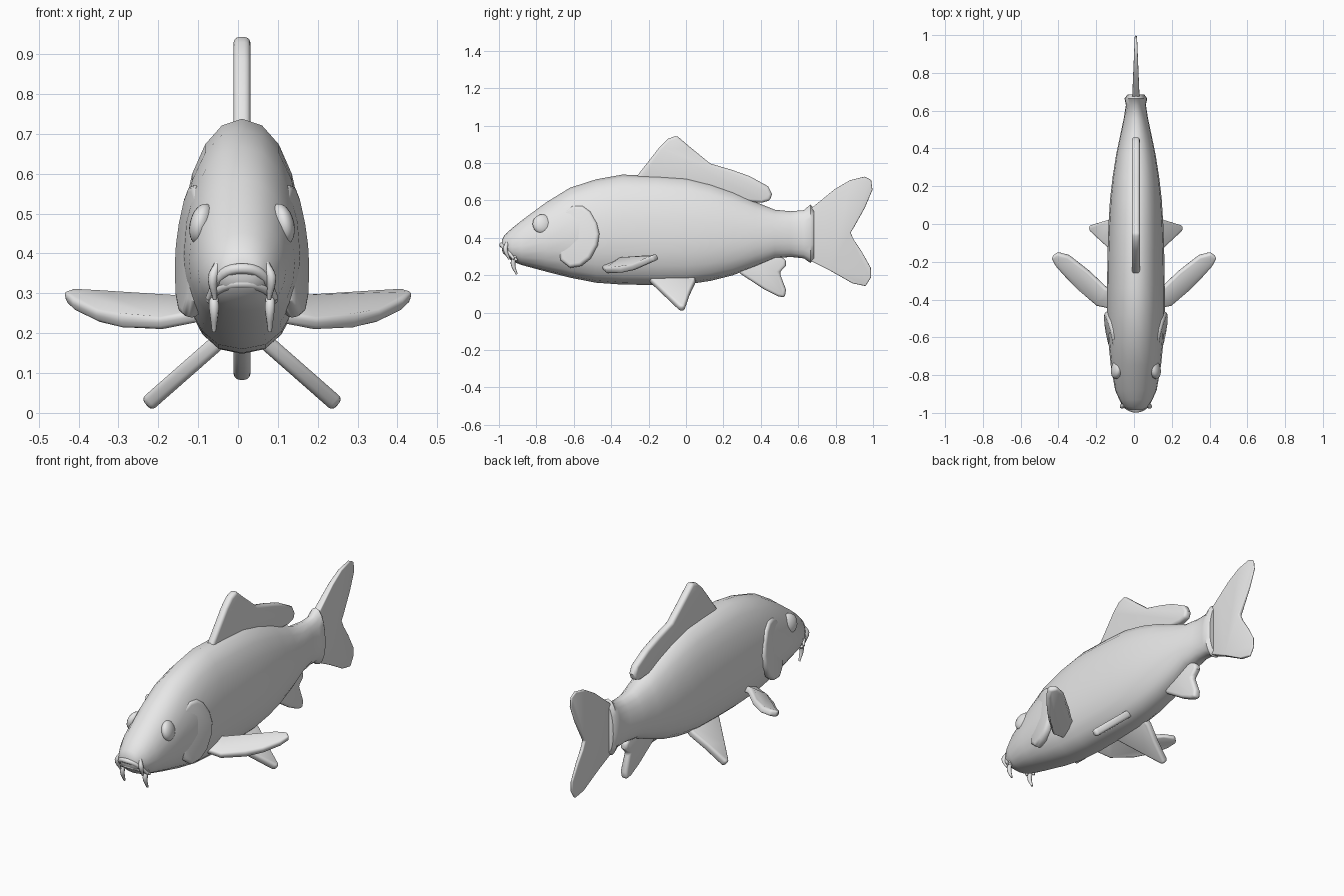
import bpy, bmesh, math
from mathutils import Vector

if "Cube" in bpy.data.objects:
    bpy.data.objects.remove(bpy.data.objects["Cube"])

CX = 0.01  # body midline

grey = bpy.data.materials.new("plain grey")
grey.diffuse_color = (0.8, 0.8, 0.8, 1)
grey.use_nodes = True
grey.node_tree.nodes["Principled BSDF"].inputs["Base Color"].default_value = grey.diffuse_color


def finish(ob, angle=40):
    """Apply modifiers, colour and smooth an object."""
    bpy.ops.object.select_all(action='DESELECT')
    ob.select_set(True)
    bpy.context.view_layer.objects.active = ob
    bpy.ops.object.convert(target='MESH')
    ob = bpy.context.view_layer.objects.active
    ob.data.materials.clear()
    ob.data.materials.append(grey)
    bpy.ops.object.shade_smooth_by_angle(angle=math.radians(angle))
    return ob


def add(name, data):
    ob = bpy.data.objects.new(name, data)
    bpy.context.collection.objects.link(ob)
    return ob


def plate(name, pts, thick, bevel, weight=None):
    """Thick, rounded plate from a 3D outline."""
    me = bpy.data.meshes.new(name)
    me.from_pydata(pts, [], [list(range(len(pts)))])
    ob = add(name, me)
    s = ob.modifiers.new("solid", 'SOLIDIFY')
    s.thickness, s.offset = thick, 0
    if weight:
        g = ob.vertex_groups.new(name="taper")
        for i, p in enumerate(pts):
            g.add([i], weight(p), 'REPLACE')
        s.vertex_group = "taper"
    b = ob.modifiers.new("round", 'BEVEL')
    b.width, b.segments, b.limit_method = bevel, 3, 'ANGLE'
    b.angle_limit = math.radians(50)
    return finish(ob)


def tube(name, pts, radius, taper):
    """Tapered tube along points."""
    cu = bpy.data.curves.new(name, 'CURVE')
    cu.dimensions, cu.bevel_depth, cu.bevel_resolution = '3D', radius, 2
    cu.resolution_u, cu.use_fill_caps = 4, True
    sp = cu.splines.new('BEZIER')
    sp.bezier_points.add(len(pts) - 1)
    for bp, p, r in zip(sp.bezier_points, pts, taper):
        bp.co, bp.radius = p, r
        bp.handle_left_type = bp.handle_right_type = 'AUTO'
    return finish(add(name, cu), 60)


# Body: stations of y, top z, bottom z, half width
stations = [
    (-0.985, 0.385, 0.335, 0.035), (-0.97, 0.415, 0.31, 0.062),
    (-0.93, 0.452, 0.275, 0.088), (-0.88, 0.492, 0.255, 0.11),
    (-0.75, 0.588, 0.22, 0.133), (-0.62, 0.668, 0.187, 0.146),
    (-0.48, 0.713, 0.16, 0.153), (-0.34, 0.738, 0.15, 0.153),
    (-0.15, 0.732, 0.148, 0.15), (0, 0.722, 0.15, 0.145),
    (0.13, 0.69, 0.17, 0.137), (0.25, 0.648, 0.2, 0.123),
    (0.37, 0.592, 0.245, 0.104), (0.475, 0.55, 0.29, 0.082),
    (0.56, 0.542, 0.298, 0.064), (0.63, 0.548, 0.29, 0.053),
    (0.665, 0.578, 0.266, 0.06), (0.685, 0.555, 0.285, 0.045)]
N = 20
bm = bmesh.new()
rings = []
for y, top, bot, w in stations:
    mid = bot + 0.43 * (top - bot)
    ring = []
    for i in range(N):
        a = 2 * math.pi * i / N
        c, s = math.cos(a), math.sin(a)
        x = w * math.copysign(abs(c) ** (0.95 if s > 0 else 0.8), c)
        z = mid + s * ((top - mid) if s > 0 else (mid - bot))
        ring.append(bm.verts.new((CX + x, y, z)))
    rings.append(ring)
for r, q in zip(rings, rings[1:]):
    for i in range(N):
        j = (i + 1) % N
        bm.faces.new((r[i], r[j], q[j], q[i]))
bm.faces.new(rings[0])
bm.faces.new(rings[-1])
bmesh.ops.recalc_face_normals(bm, faces=bm.faces)
me = bpy.data.meshes.new("body")
bm.to_mesh(me)
bm.free()
finish(add("body", me), 50)

# Midline fins as (y, z) outlines
dorsal = [(-0.27, 0.72), (-0.14, 0.887), (-0.095, 0.93), (-0.05, 0.947),
          (0.02, 0.887), (0.13, 0.797), (0.24, 0.765), (0.34, 0.73),
          (0.44, 0.675), (0.46, 0.635), (0.45, 0.6), (0.405, 0.588),
          (0.25, 0.6), (0, 0.67), (-0.24, 0.69)]
tail = [(0.66, 0.55), (0.73, 0.607), (0.795, 0.66), (0.876, 0.708),
        (0.955, 0.727), (0.99, 0.71), (0.997, 0.657), (0.956, 0.56),
        (0.9, 0.46), (0.88, 0.427), (0.9, 0.385), (0.94, 0.326),
        (0.988, 0.24), (0.99, 0.19), (0.96, 0.142), (0.89, 0.157),
        (0.77, 0.225), (0.66, 0.28)]
anal = [(0.28, 0.215), (0.42, 0.123), (0.49, 0.088), (0.528, 0.08),
        (0.535, 0.123), (0.5, 0.215), (0.535, 0.25), (0.535, 0.28),
        (0.48, 0.32), (0.35, 0.29)]
plate("dorsal_fin", [(CX, y, z) for y, z in dorsal], 0.042, 0.015)
plate("anal_fin", [(CX, y, z) for y, z in anal], 0.042, 0.015)
plate("tail_fin", [(CX, y, z) for y, z in tail], 0.04, 0.008,
      lambda p: 1 - 2.1 * (p[1] - 0.66))

# Paired parts
pelvic = [(-0.2, 0), (-0.195, 0.15), (-0.095, 0.68), (-0.035, 1),
          (-0.008, 1), (0.02, 0.55), (0.05, 0.2), (0.045, 0)]
pectoral = [(0.1, -0.45, 0.24), (0.1, -0.35, 0.28), (0.148, -0.335, 0.28),
            (0.238, -0.25, 0.278), (0.344, -0.167, 0.293),
            (0.407, -0.15, 0.3), (0.437, -0.177, 0.292),
            (0.413, -0.22, 0.268), (0.355, -0.285, 0.24),
            (0.291, -0.347, 0.223), (0.196, -0.43, 0.222)]
gill = [(-0.66, 0.54), (-0.6, 0.572), (-0.55, 0.57), (-0.51, 0.54),
        (-0.475, 0.48), (-0.462, 0.42), (-0.472, 0.36), (-0.51, 0.29),
        (-0.56, 0.25), (-0.62, 0.24), (-0.67, 0.28), (-0.69, 0.41)]
for sx, side in ((1, "right"), (-1, "left")):
    plate("pelvic_fin_" + side,
          [(CX + sx * (0.035 + 0.205 * s), y, 0.2 - 0.18 * s)
           for y, s in pelvic], 0.04, 0.014)
    plate("pectoral_fin_" + side,
          [(sx * x, y, z) for x, y, z in pectoral], 0.034, 0.012)
    plate("gill_cover_" + side,
          [(CX + sx * (0.147 + 0.22 * (y + 0.47) - 0.09 * (z - 0.41)), y, z)
           for y, z in gill], 0.045, 0.018)

    # Eye: flattened ball set into the cheek
    bpy.ops.mesh.primitive_uv_sphere_add(
        segments=20, ring_count=12, radius=1,
        location=(CX + sx * 0.1, -0.768, 0.473),
        rotation=(0, -sx * 0.22, sx * 0.2))
    eye = bpy.context.object
    eye.name = "eye_" + side
    eye.scale = (0.03, 0.053, 0.053)
    finish(eye)

    # Barbels beside the mouth
    x = lambda v: CX + sx * v
    tube("upper_barbel_" + side,
         [(x(0.06), -0.955, 0.375), (x(0.073), -0.965, 0.34),
          (x(0.068), -0.945, 0.285)], 0.013, (0.7, 1, 0.4))
    tube("lower_barbel_" + side,
         [(x(0.072), -0.91, 0.305), (x(0.07), -0.925, 0.265),
          (x(0.07), -0.905, 0.205)], 0.013, (0.8, 1, 0.4))

# Lips
for name, y0, z0, r in (("upper_lip", -0.985, 0.362, 0.014),
                        ("lower_lip", -0.968, 0.325, 0.013)):
    arc = [(-0.085, 0.065, -0.075), (-0.045, 0.015, -0.012), (0, 0, 0),
           (0.045, 0.015, -0.012), (0.085, 0.065, -0.075)]
    k = 1 if name == "upper_lip" else 0.6
    tube(name, [(CX + a, y0 + b, z0 + c * k) for a, b, c in arc], r,
         (0.5, 1, 1, 1, 0.5))
